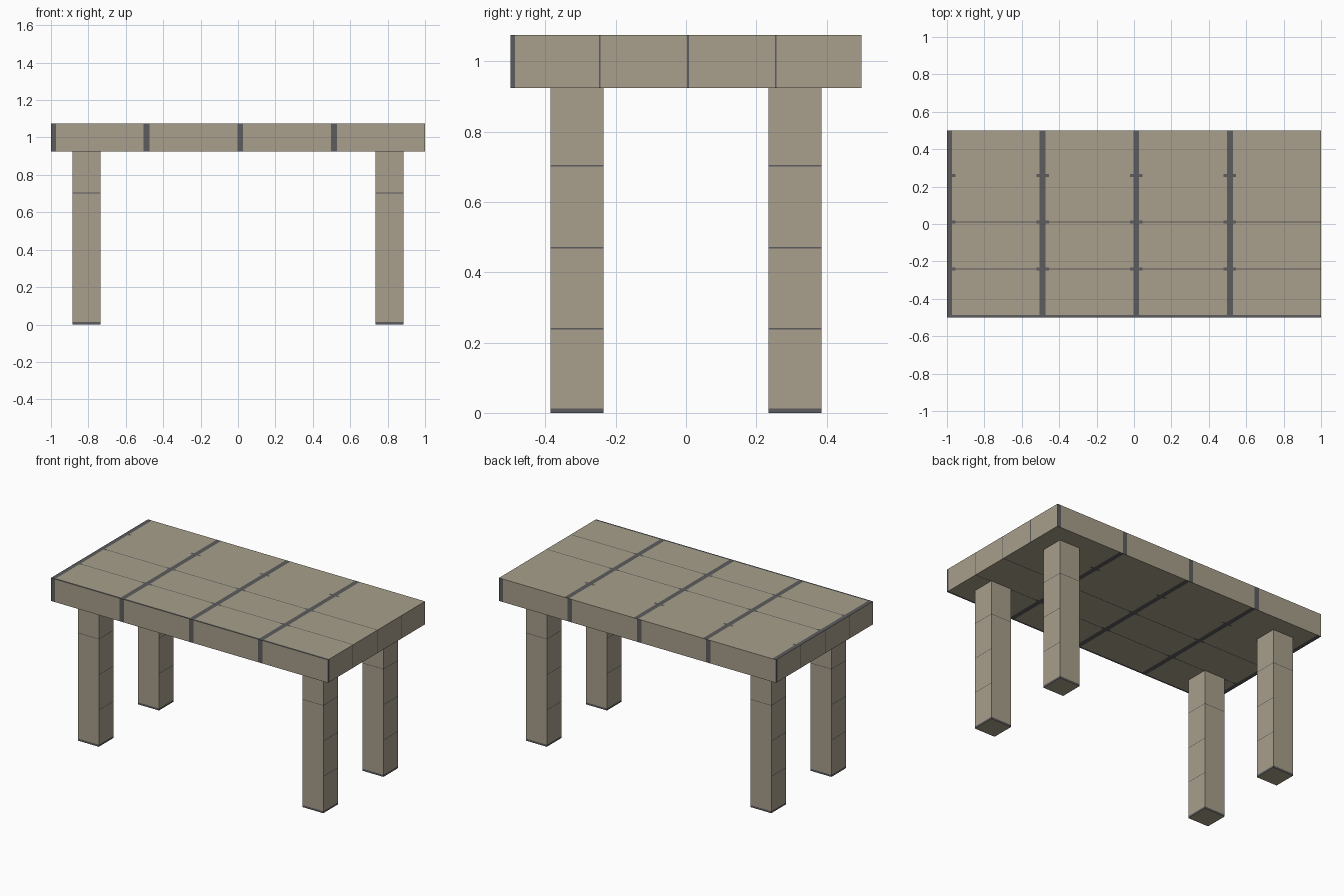
import bpy, bmesh
from mathutils import Matrix

if "Cube" in bpy.data.objects:
    bpy.data.objects.remove(bpy.data.objects["Cube"])


def material(name, rgb):
    m = bpy.data.materials.new(name)
    m.diffuse_color = (*rgb, 1.0)
    m.use_nodes = True
    m.node_tree.nodes["Principled BSDF"].inputs["Base Color"].default_value = m.diffuse_color
    return m


TAN = material("tan stone", (0.392, 0.347, 0.262))
GROUT = material("dark grey joint", (0.107, 0.107, 0.112))


def block(name, lo, hi, cuts, is_joint):
    """Box cut into strips; is_joint(centre, normal) picks the dark faces."""
    bm = bmesh.new()
    size = [h - l for l, h in zip(lo, hi)]
    mid = [(h + l) / 2 for l, h in zip(lo, hi)]
    bmesh.ops.create_cube(bm, size=1,
                          matrix=Matrix.Translation(mid) @ Matrix.Diagonal((*size, 1)))
    for axis, values in enumerate(cuts):
        for v in sorted({round(v, 4) for v in values}):
            if lo[axis] + 0.0005 < v < hi[axis] - 0.0005:
                co, no = [0, 0, 0], [0, 0, 0]
                co[axis], no[axis] = v, 1
                bmesh.ops.bisect_plane(bm, geom=bm.verts[:] + bm.edges[:] + bm.faces[:],
                                       plane_co=co, plane_no=no, dist=1e-6)
    bm.normal_update()
    for f in bm.faces:
        f.material_index = int(is_joint(f.calc_center_median(), f.normal))
    me = bpy.data.meshes.new(name)
    bm.to_mesh(me)
    bm.free()
    me.materials.append(TAN)
    me.materials.append(GROUT)
    ob = bpy.data.objects.new(name, me)
    bpy.context.collection.objects.link(ob)
    return ob


def inside(v, bands):
    return any(a < v < b for a, b in bands)


# Joint bands of the table top
WIDE = [(-1.0 + 0.5 * i - 0.004, -1.0 + 0.5 * i + 0.028) for i in range(4)]
FLARE = [(a - 0.018, b + 0.018) for a, b in WIDE]
LINES = [(-0.5, -0.487), (-0.243, -0.237), (0.007, 0.013)]
NODES = [(y - 0.008, y + 0.008) for y in (-0.24, 0.01, 0.26)]
ENDS = [(-0.5, -0.487), (-0.248, -0.243), (0.003, 0.008), (0.253, 0.258)]


def top_joint(c, n):
    if abs(n.z) > 0.5:      # upper and lower faces
        return (inside(c.x, WIDE) or inside(c.y, LINES)
                or (inside(c.x, FLARE) and inside(c.y, NODES)))
    if abs(n.y) > 0.5:      # long sides, the pattern turns around the block
        return inside(-c.x if n.y > 0 else c.x, WIDE)
    return inside(c.y if n.x > 0 else -c.y, ENDS)


x_cuts = [s * v for band in WIDE + FLARE for v in band for s in (1, -1)]
y_cuts = [v for band in LINES + NODES + ENDS for v in band]
y_cuts += [-v for band in ENDS for v in band]
block("table_top", (-1, -0.5, 0.925), (1, 0.5, 1.075), (x_cuts, y_cuts, []), top_joint)

# Legs, with a dark foot band and fine joints
LEG_LINES = [(z - 0.002, z + 0.002) for z in (0.24, 0.47, 0.703)]
FOOT = (0.0, 0.013)


def leg_joint(c, n):
    if abs(n.z) > 0.5:
        return False
    if abs(n.x) > 0.5:
        return inside(c.z, LEG_LINES + [FOOT])
    return inside(c.z, [FOOT, LEG_LINES[2]])


z_cuts = [v for band in LEG_LINES + [FOOT] for v in band]
for sx, side in ((-1, "left"), (1, "right")):
    for sy, end in ((-1, "front"), (1, "back")):
        x, y = sx * 0.81, sy * 0.31
        block(f"{end}_{side}_leg", (x - 0.075, y - 0.075, 0), (x + 0.075, y + 0.075, 0.925),
              ([], [], z_cuts), leg_joint)
